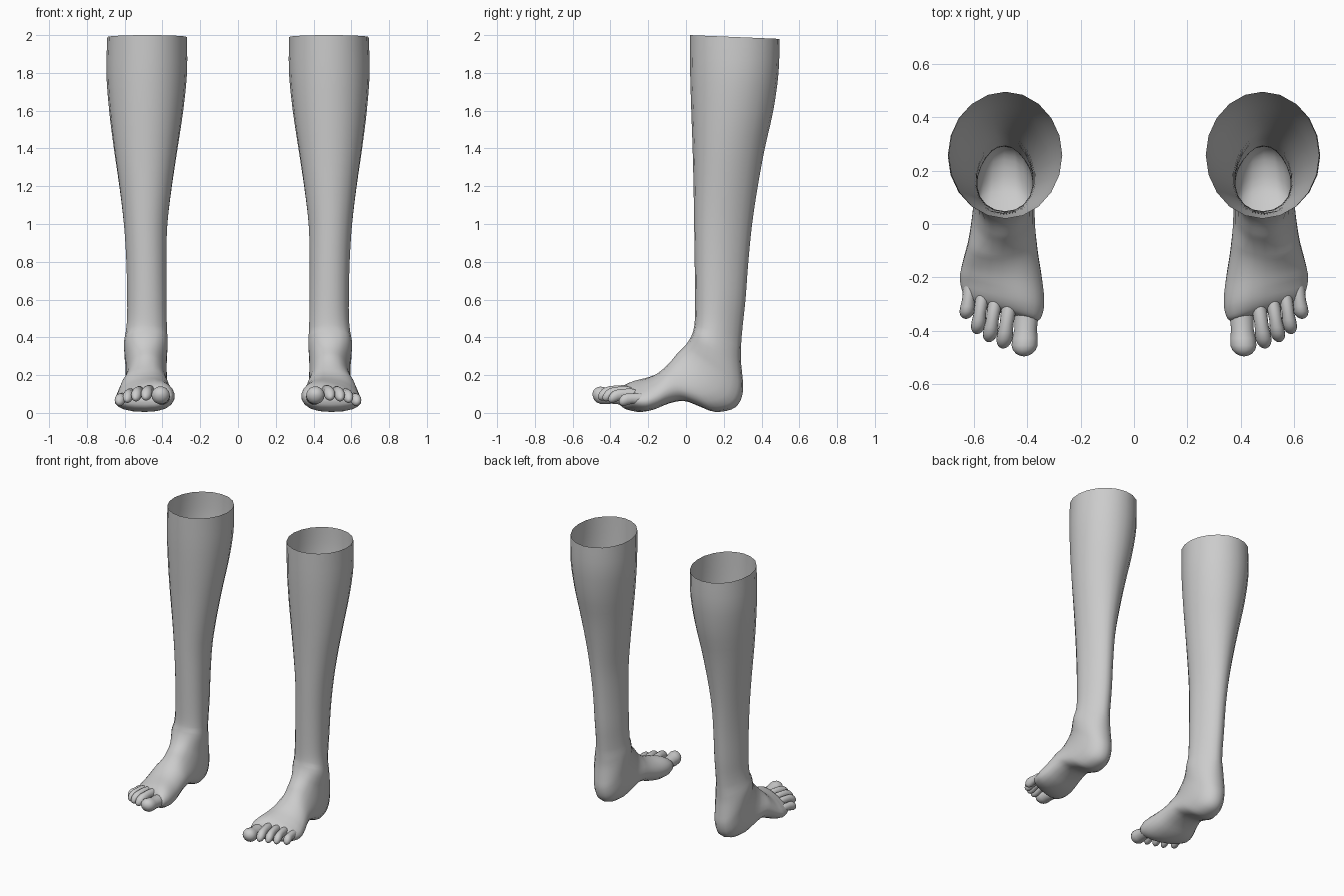
import bpy, bmesh, math
from mathutils import Vector

if "Cube" in bpy.data.objects:
    bpy.data.objects.remove(bpy.data.objects["Cube"])

skin = bpy.data.materials.new("plain grey")
skin.diffuse_color = (0.6, 0.6, 0.6, 1)
skin.use_nodes = True
skin.node_tree.nodes["Principled BSDF"].inputs["Base Color"].default_value = skin.diffuse_color

SEG = 20

# Each ring: front/top point (y, z), back/sole point (y, z), inner x, outer x,
# flare (positive widens the back/sole side, negative narrows it)
CALF = [
    (.020, 2.00, .495, 1.98, .270, .692, 0),
    (.022, 1.80, .490, 1.80, .270, .697, 0),
    (.028, 1.60, .462, 1.60, .290, .682, -.04),
    (.035, 1.40, .417, 1.40, .320, .657, -.08),
    (.040, 1.20, .380, 1.20, .350, .628, -.12),
    (.043, 1.00, .350, 1.00, .374, .604, -.16),
    (.046, .80, .330, .80, .380, .590, -.20),
    (.048, .60, .315, .60, .380, .585, -.22),
]
FOOT = [
    (.047, .50, .302, .48, .380, .585, -.25),
    (.042, .45, .293, .38, .378, .592, -.25),
    (.030, .41, .290, .29, .374, .602, -.20),
    (.010, .375, .298, .20, .376, .600, -.12),
    (-.010, .35, .303, .13, .378, .595, -.08),
    (-.030, .33, .286, .06, .376, .595, -.04),
    (-.050, .31, .240, .018, .374, .598, .0),
    (-.070, .285, .150, .006, .372, .604, .05),
    (-.090, .262, .070, .035, .370, .610, .08),
    (-.115, .238, -.010, .063, .366, .618, .12),
    (-.150, .210, -.090, .050, .358, .630, .15),
    (-.190, .188, -.170, .018, .345, .643, .15),
    (-.240, .170, -.240, .005, .336, .652, .12),
    (-.285, .152, -.295, .014, .342, .645, .10),
    (-.315, .128, -.328, .035, .360, .625, .05),
    (-.325, .100, -.335, .065, .410, .580, 0),
]


def spline(rows, steps):
    """Smoothly interpolate table rows."""
    out = []
    n = len(rows)
    for i in range(n - 1):
        p = [rows[max(0, min(n - 1, i + j))] for j in (-1, 0, 1, 2)]
        for s in range(steps):
            t = s / steps
            out.append([.5 * (2 * b + (c - a) * t + (2 * a - 5 * b + 4 * c - d) * t * t
                              + (3 * b - a - 3 * c + d) * t ** 3) for a, b, c, d in zip(*p)])
    return out + [list(rows[-1])]


def leg_ring(row):
    fy, fz, by, bz, x0, x1, flare = row
    cx, w = (x0 + x1) / 2, (x1 - x0) / 2
    front, back = Vector((0, fy, fz)), Vector((0, by, bz))
    mid, half = (front + back) / 2, (front - back) / 2
    # the forefoot slants back and lowers towards the little toe
    slant = max(0, min(1, (-.08 - mid.y) / .18))
    full = .85 if mid.z < .4 else 1
    ring = []
    for i in range(SEG):
        a = math.tau * i / SEG
        t, s = math.cos(a), math.sin(a)
        dx = w * math.copysign(abs(s) ** full, s) * (1 - flare * t)
        p = mid + half * t
        p.x = cx + dx
        p.y += .3 * slant * dx
        p.z -= .2 * slant * dx * (t + 1) / 2
        ring.append(p)
    return ring


def loft(name, rings, cap_start, cap_end):
    bm = bmesh.new()
    loops = [[bm.verts.new(p) for p in r] for r in rings]
    for a, b in zip(loops, loops[1:]):
        n = len(a)
        for i in range(n):
            j = (i + 1) % n
            bm.faces.new((a[i], a[j], b[j], b[i]))
    if cap_start:
        bm.faces.new(loops[0])
    if cap_end:
        bm.faces.new(loops[-1])
    bmesh.ops.recalc_face_normals(bm, faces=bm.faces)
    # open tubes: make sure the sides face outwards
    f = min(bm.faces, key=lambda q: q.calc_center_median().y)
    if f.normal.y > 0:
        bmesh.ops.reverse_faces(bm, faces=bm.faces)
    for f in bm.faces:
        f.smooth = True
    me = bpy.data.meshes.new(name)
    bm.to_mesh(me)
    bm.free()
    me.materials.append(skin)
    ob = bpy.data.objects.new(name, me)
    bpy.context.collection.objects.link(ob)
    ob.modifiers.new("other side", 'MIRROR')
    ob.modifiers["other side"].use_mirror_merge = False
    return ob


# Shin, ankle and foot as one open-topped skin
loft("legs_and_feet", [leg_ring(r) for r in spline(CALF + FOOT, 3)], False, True)

# Toes: root, tip, half width, half height, upward arch
TOES = {
    "big_toes": ((.398, -.27, .085), (.412, -.495, .098), .049, .047, -.004),
    "second_toes": ((.462, -.27, .105), (.490, -.466, .085), .030, .034, .022),
    "third_toes": ((.515, -.26, .100), (.543, -.442, .080), .028, .033, .022),
    "fourth_toes": ((.563, -.24, .090), (.588, -.412, .072), .027, .032, .020),
    "little_toes": ((.608, -.20, .070), (.629, -.355, .060), .028, .032, .012),
}
PROFILE = [(0, .85), (.3, .92), (.55, .86), (.7, .97), (.82, 1), (.9, .86), (.96, .6), (.99, .3), (1, .08)]

for name, (root, tip, w, h, arch) in TOES.items():
    root, tip = Vector(root), Vector(tip)
    rings = []
    for t, r in PROFILE:
        c = root.lerp(tip, t)
        c.z += arch * math.sin(math.pi * t)
        rings.append([c + Vector((w * r * math.cos(math.tau * i / 14), 0,
                                  h * r * math.sin(math.tau * i / 14))) for i in range(14)])
    loft(name, rings, False, True)
